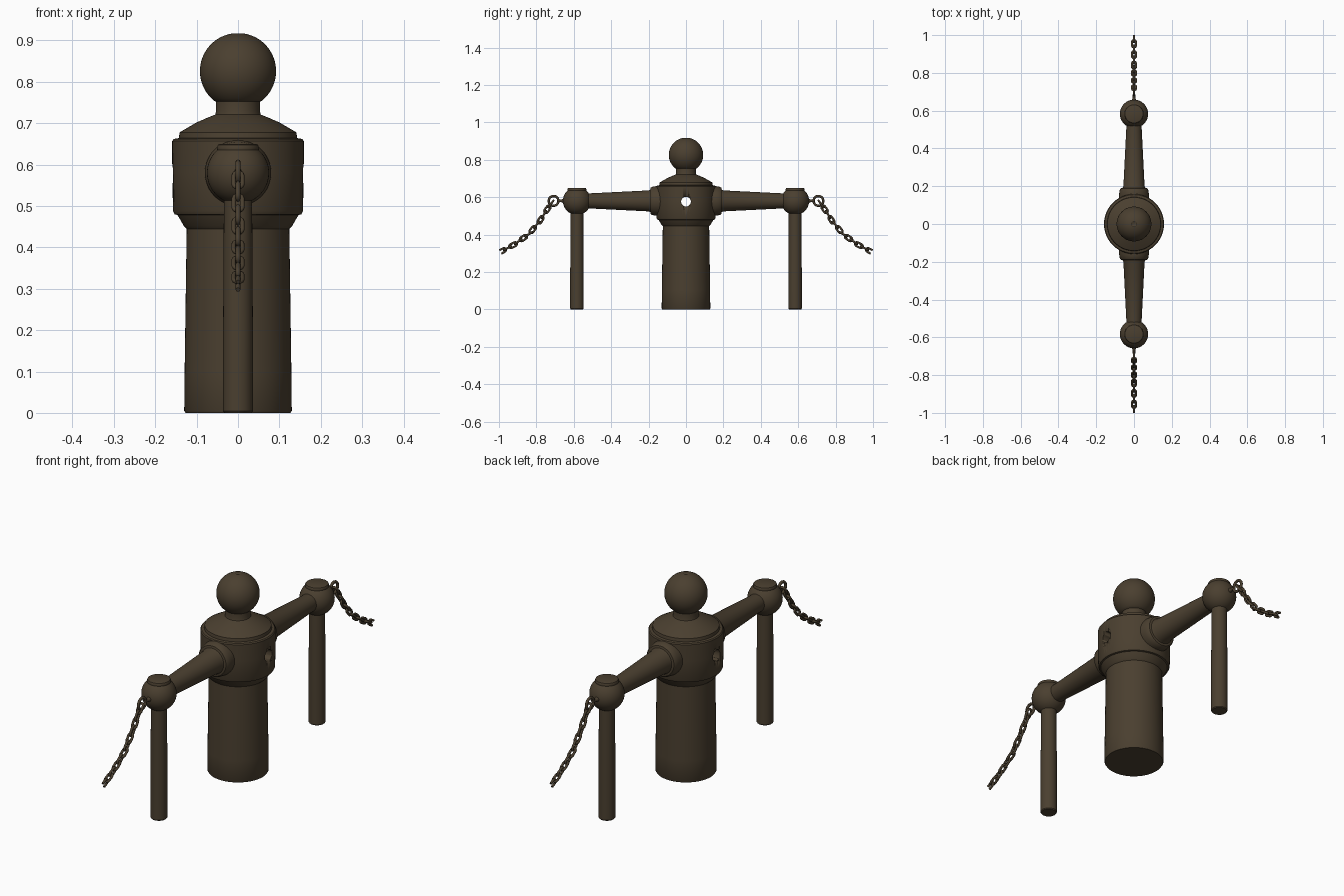
import bpy, bmesh, math
from mathutils import Vector, Matrix

if "Cube" in bpy.data.objects:
    bpy.data.objects.remove(bpy.data.objects["Cube"])

iron = bpy.data.materials.new("dark brown iron")
iron.diffuse_color = (0.069, 0.050, 0.029, 1)
iron.use_nodes = True
iron.node_tree.nodes["Principled BSDF"].inputs["Base Color"].default_value = iron.diffuse_color


def finish(bm, name, angle=35):
    bmesh.ops.recalc_face_normals(bm, faces=bm.faces)
    me = bpy.data.meshes.new(name)
    bm.to_mesh(me)
    bm.free()
    me.materials.append(iron)
    ob = bpy.data.objects.new(name, me)
    bpy.context.collection.objects.link(ob)
    bpy.ops.object.select_all(action='DESELECT')
    ob.select_set(True)
    bpy.context.view_layer.objects.active = ob
    bpy.ops.object.shade_smooth_by_angle(angle=math.radians(angle))
    return ob


def lathe(name, profile, matrix=Matrix(), n=48):
    """Closed solid turned about local z; profile is (radius, height)."""
    bm = bmesh.new()
    rings = [[bm.verts.new((r * math.cos(2 * math.pi * i / n), r * math.sin(2 * math.pi * i / n), z))
              for i in range(n)] for r, z in profile]
    for a, b in zip(rings, rings[1:]):
        for i in range(n):
            j = (i + 1) % n
            bm.faces.new((a[i], a[j], b[j], b[i]))
    bm.faces.new(rings[0][::-1])
    bm.faces.new(rings[-1])
    bm.transform(matrix)
    return finish(bm, name)


def arc(r, zc, a0, a1, n):
    return [(r * math.cos(math.radians(a0 + (a1 - a0) * i / n)),
             zc + r * math.sin(math.radians(a0 + (a1 - a0) * i / n))) for i in range(n + 1)]


def tube(bm, pts, normal, r, closed=True, n=8):
    """Round wire along a planar path."""
    m, rings = len(pts), []
    for i, p in enumerate(pts):
        a = pts[(i - 1) % m] if closed else pts[max(i - 1, 0)]
        b = pts[(i + 1) % m] if closed else pts[min(i + 1, m - 1)]
        side = (b - a).normalized().cross(normal)
        rings.append([bm.verts.new(p + r * (math.cos(2 * math.pi * k / n) * normal
                                            + math.sin(2 * math.pi * k / n) * side)) for k in range(n)])
    for i in range(m if closed else m - 1):
        a, b = rings[i], rings[(i + 1) % m]
        for k in range(n):
            bm.faces.new((a[k], a[(k + 1) % n], b[(k + 1) % n], b[k]))
    if not closed:
        bm.faces.new(rings[0])
        bm.faces.new(rings[-1])


ARM_Z, POST_Y = 0.58, 0.583

# central bollard: shaft, drum, shoulder, neck and ball
body = lathe("bollard_body", [
    (0.127, 0), (0.130, 0.005), (0.129, 0.1), (0.124, 0.445), (0.131, 0.452), (0.146, 0.478),
    (0.153, 0.480), (0.157, 0.488), (0.159, 0.58), (0.159, 0.657), (0.155, 0.662), (0.143, 0.664),
    (0.141, 0.678), (0.10, 0.702), (0.07, 0.715), (0.055, 0.721), (0.053, 0.73), (0.053, 0.752)]
    + arc(0.092, 0.826, -52, 82, 24) + [(0.006, 0.914)], n=64)

# hole bored through the drum from side to side
cutter = lathe("hole_cutter", [(0.026, -0.3), (0.026, 0.3)],
               Matrix.Translation((0, 0, 0.576)) @ Matrix.Rotation(math.pi / 2, 4, 'Y'), 32)
cutter.hide_render = True
mod = body.modifiers.new("hole", 'BOOLEAN')
mod.operation, mod.object, mod.solver = 'DIFFERENCE', cutter, 'EXACT'
bpy.context.view_layer.objects.active = body
bpy.ops.object.modifier_apply(modifier="hole")
bpy.data.objects.remove(cutter)

# sagging chain line in the (y, z) plane
path = [Vector((0, y, z)) for y, z in
        [(0.722, 0.563), (0.745, 0.53), (0.78, 0.475), (0.84, 0.402), (0.92, 0.346), (1.0, 0.303)]]


def along(d):
    for a, b in zip(path, path[1:]):
        L = (b - a).length
        if d <= L or b is path[-1]:
            return a.lerp(b, d / L), (b - a).normalized()
        d -= L


total = sum((b - a).length for a, b in zip(path, path[1:]))
LINKS = 12
pitch = total / (LINKS - 0.45)
wire, half_w = 0.0056, 0.0105
straight = pitch / 2 + wire - half_w

for s, tag in ((-1, "front"), (1, "back")):
    to_y = Matrix.Translation((0, 0, ARM_Z)) @ Matrix.Rotation(-s * math.pi / 2, 4, 'X')
    # arm with its collar on the drum
    lathe(tag + "_arm", [(0.078, 0.11), (0.080, 0.15), (0.078, 0.165), (0.075, 0.183), (0.070, 0.189),
                         (0.060, 0.191), (0.056, 0.20), (0.041, 0.50), (0.040, 0.55)], to_y)
    # post with ball joint and flat cap
    at = Matrix.Translation((0, s * POST_Y, 0))
    lathe(tag + "_post", [(0.033, 0), (0.036, 0.004), (0.036, 0.2), (0.034, 0.53)], at, 32)
    lathe(tag + "_ball", arc(0.075, ARM_Z, -75, 48, 20) + [(0.051, 0.641), (0.048, 0.648), (0.043, 0.650)], at)
    # eye ring on a short stem
    lathe(tag + "_eye_stem", [(0.012, 0.64), (0.010, 0.66), (0.007, 0.667), (0.007, 0.686)], to_y, 16)
    bm = bmesh.new()
    tube(bm, [Vector((0, s * (0.708 + 0.026 * math.cos(t * math.pi / 16)),
                      ARM_Z + 0.026 * math.sin(t * math.pi / 16))) for t in range(32)],
         Vector((1, 0, 0)), 0.0065)
    finish(bm, tag + "_eye_ring", 60)
    # chain of alternating links, the last one broken open
    bm = bmesh.new()
    for i in range(LINKS):
        c, t = along(i * pitch)
        x = Vector((1, 0, 0))
        u, nrm = (x, x.cross(t)) if i % 2 == 0 else (x.cross(t), x)
        last = i == LINKS - 1
        loop = []
        for k in range(14):
            a = math.pi / 2 + math.pi * (k if k < 7 else k - 1) / 6
            off = -straight if k < 7 else straight
            loop.append(c + t * (off + half_w * math.cos(a)) + u * half_w * math.sin(a))
        if last:
            loop = [c + t * pitch * 0.3 + u * half_w] + loop[:7] + [c + t * pitch * 0.3 - u * half_w]
        for p in loop:
            p.y *= s
        nrm = Vector((nrm.x, nrm.y * s, nrm.z))
        tube(bm, loop, nrm, wire, not last)
    finish(bm, tag + "_chain", 60)
